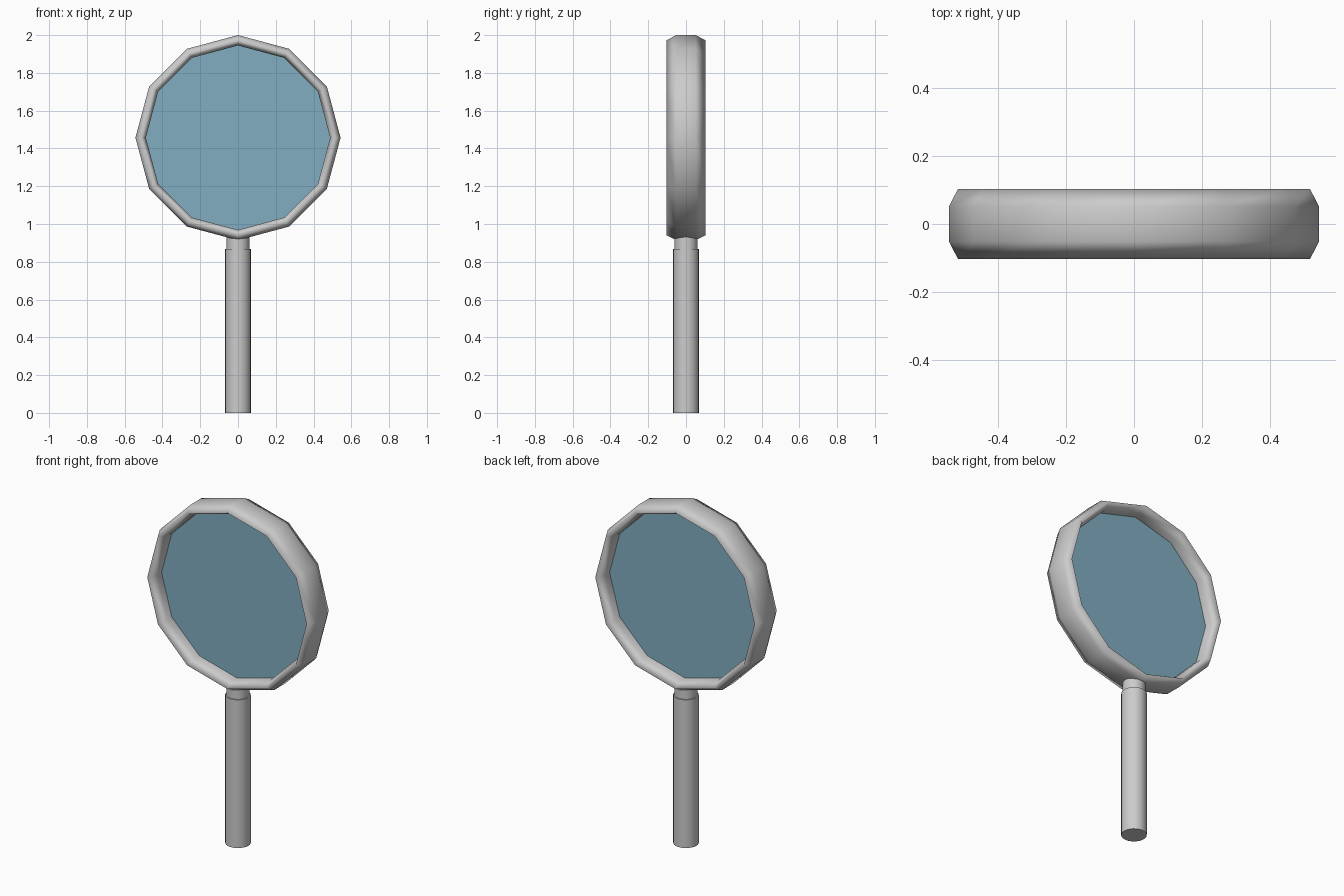
import bpy, bmesh
from math import sin, cos, pi, radians

if "Cube" in bpy.data.objects:
    bpy.data.objects.remove(bpy.data.objects["Cube"])

SIDES = 12
CENTRE_Z = 1.457


def make_object(name, bm):
    bmesh.ops.recalc_face_normals(bm, faces=bm.faces)
    mesh = bpy.data.meshes.new(name)
    bm.to_mesh(mesh)
    bm.free()
    obj = bpy.data.objects.new(name, mesh)
    bpy.context.collection.objects.link(obj)
    return obj


def smooth(obj, angle):
    bpy.ops.object.select_all(action='DESELECT')
    obj.select_set(True)
    bpy.context.view_layer.objects.active = obj
    bpy.ops.object.shade_smooth_by_angle(angle=radians(angle))


def cylinder(name, radius, z0, z1, sides=24):
    bpy.ops.mesh.primitive_cylinder_add(vertices=sides, radius=radius, depth=z1 - z0,
                                        location=(0, 0, (z0 + z1) / 2))
    obj = bpy.context.object
    obj.name = name
    smooth(obj, 40)
    return obj


# Twelve-sided rim with a stretched hexagonal section, standing upright
section = [(0.543, -0.051), (0.543, 0.051), (0.516, 0.103),
           (0.488, 0.051), (0.488, -0.051), (0.516, -0.103)]
bm = bmesh.new()
loops = []
for i in range(SIDES):
    a = 2 * pi * i / SIDES
    loops.append([bm.verts.new((r * sin(a), y, CENTRE_Z + r * cos(a))) for r, y in section])
n = len(section)
for i in range(SIDES):
    p, q = loops[i], loops[(i + 1) % SIDES]
    for j in range(n):
        k = (j + 1) % n
        bm.faces.new((p[j], p[k], q[k], q[j]))
rim = make_object("rim", bm)
for f in rim.data.polygons:
    f.use_smooth = True

# Glass pane set in the middle of the rim
bpy.ops.mesh.primitive_cylinder_add(vertices=SIDES, radius=0.49, depth=0.02,
                                    location=(0, 0, CENTRE_Z), rotation=(pi / 2, 0, 0))
lens = bpy.context.object
lens.name = "lens"
glass = bpy.data.materials.new("glass_blue")
glass.diffuse_color = (0.22, 0.42, 0.53, 1)
glass.use_nodes = True
glass.node_tree.nodes["Principled BSDF"].inputs["Base Color"].default_value = glass.diffuse_color
lens.data.materials.append(glass)

# Handle and the slightly thinner neck joining it to the rim
cylinder("handle", 0.068, 0, 0.868)
cylinder("neck", 0.061, 0.86, 0.94)
